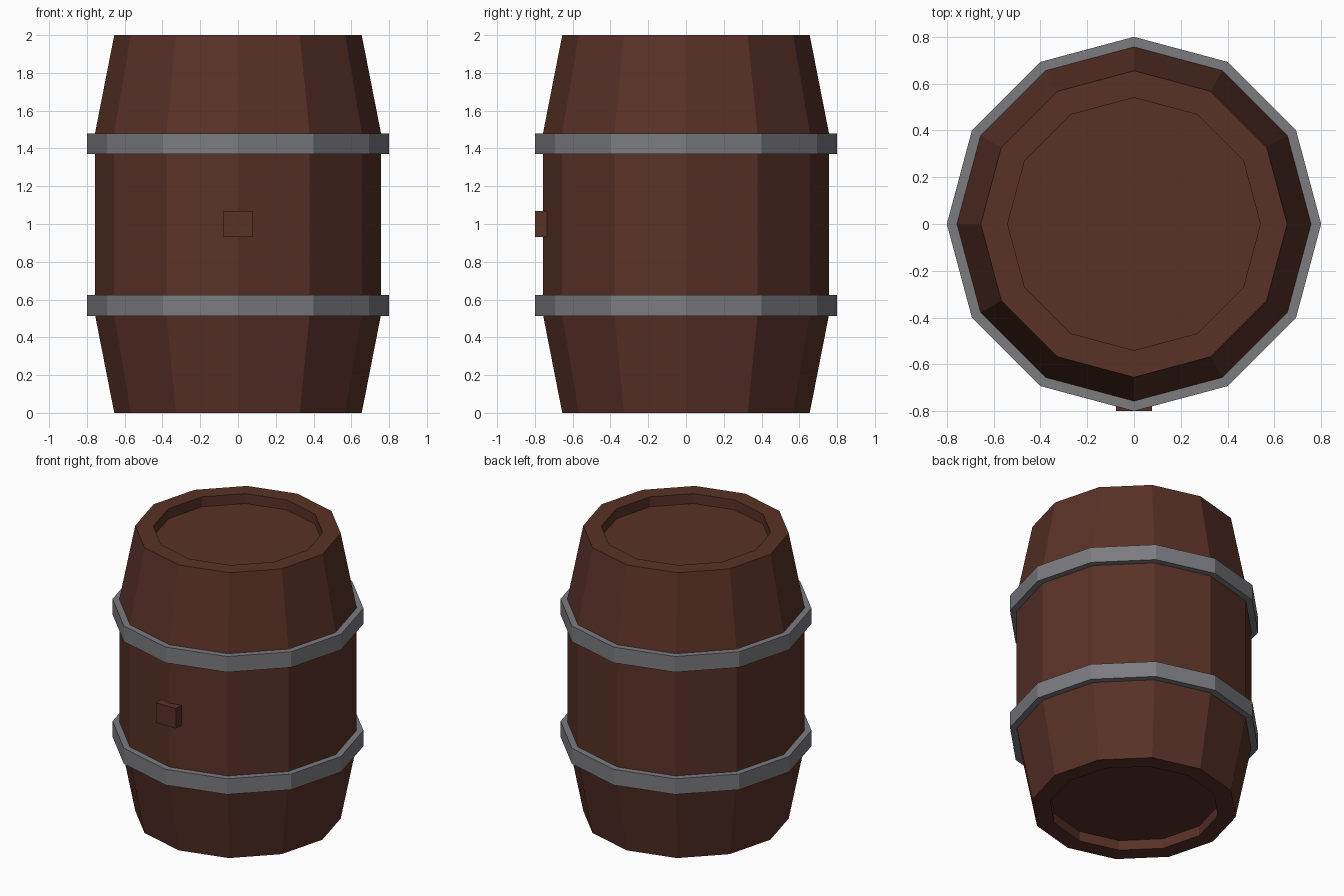
import bpy, bmesh, math

if "Cube" in bpy.data.objects:
    bpy.data.objects.remove(bpy.data.objects["Cube"])

SIDES = 12


def material(name, rgb):
    m = bpy.data.materials.new(name)
    m.diffuse_color = (*rgb, 1.0)
    m.use_nodes = True
    m.node_tree.nodes["Principled BSDF"].inputs["Base Color"].default_value = m.diffuse_color
    return m


wood = material("dark_brown_wood", (0.100, 0.031, 0.020))
iron = material("grey_iron", (0.200, 0.200, 0.216))


def finish(bm, name, mat):
    bmesh.ops.recalc_face_normals(bm, faces=bm.faces)
    mesh = bpy.data.meshes.new(name)
    bm.to_mesh(mesh)
    bm.free()
    mesh.materials.append(mat)
    obj = bpy.data.objects.new(name, mesh)
    bpy.context.collection.objects.link(obj)
    return obj


def lathe(name, profile, mat, closed=False):
    """Spin (radius, z) points into a flat-sided solid; open profiles get end caps."""
    bm = bmesh.new()
    angles = [2 * math.pi * i / SIDES for i in range(SIDES)]
    rings = [[bm.verts.new((r * math.cos(a), r * math.sin(a), z)) for a in angles]
             for r, z in profile]
    pairs = list(zip(rings, rings[1:]))
    if closed:
        pairs.append((rings[-1], rings[0]))
    else:
        bm.faces.new(rings[0])
        bm.faces.new(rings[-1])
    for lo, hi in pairs:
        for i in range(SIDES):
            j = (i + 1) % SIDES
            bm.faces.new((lo[i], lo[j], hi[j], hi[i]))
    return finish(bm, name, mat)


# Barrel body with a recessed lid at each end
lathe("barrel_body", [(0.54, 0.07), (0.54, 0.0), (0.655, 0.0), (0.757, 0.52),
                      (0.757, 1.48), (0.655, 2.0), (0.54, 2.0), (0.54, 1.93)], wood)

# Two iron hoops
for name, z in (("lower_hoop", 0.513), ("upper_hoop", 1.37)):
    lathe(name, [(0.75, z), (0.80, z), (0.80, z + 0.11), (0.75, z + 0.11)],
          iron, closed=True)

# Square bung on the front
bm = bmesh.new()
bmesh.ops.create_cube(bm, size=1)
bmesh.ops.scale(bm, vec=(0.155, 0.07, 0.14), verts=bm.verts)
bmesh.ops.translate(bm, vec=(0, -0.765, 1.0), verts=bm.verts)
finish(bm, "bung", wood)
